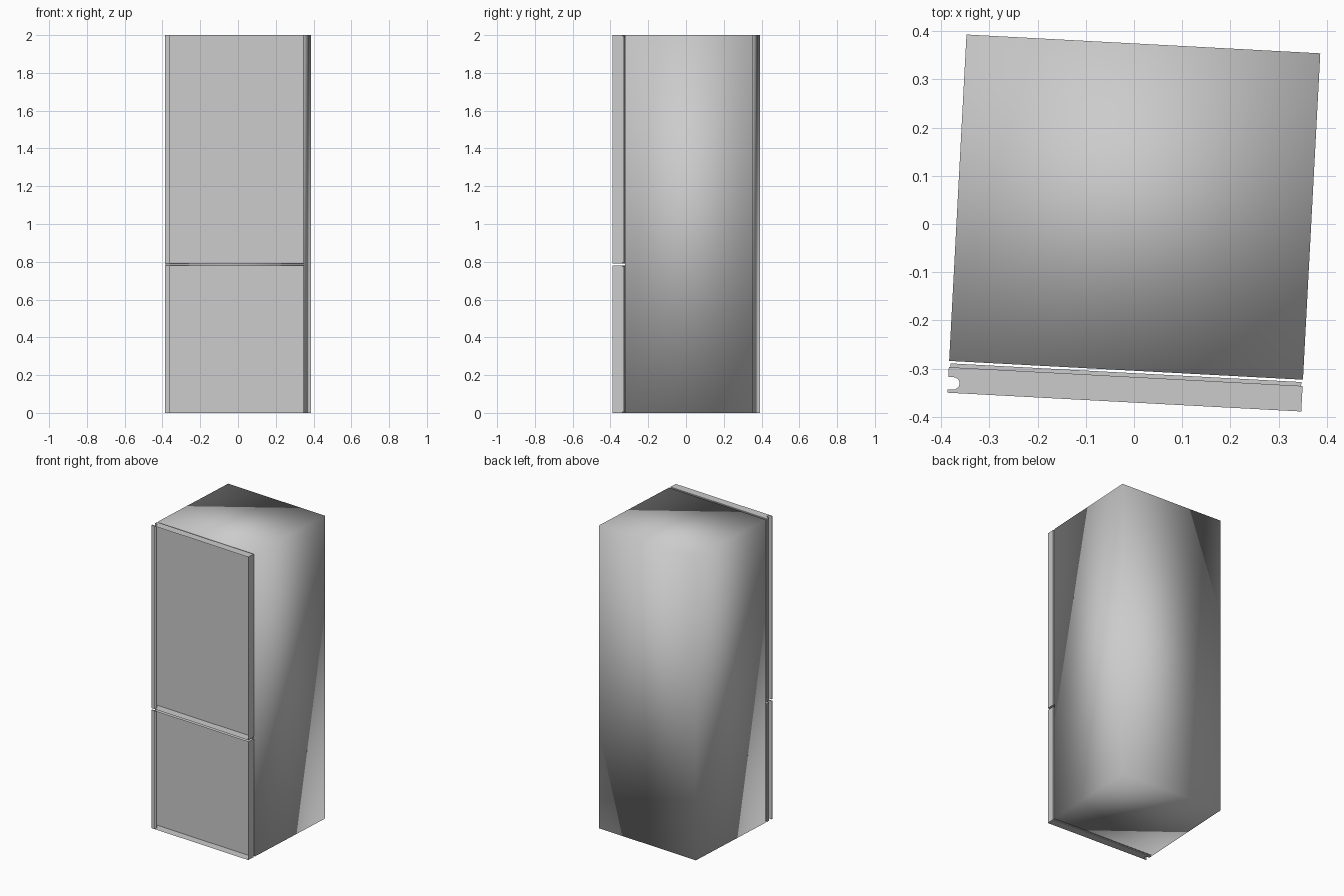
import bpy, bmesh, math
from mathutils import Matrix

if "Cube" in bpy.data.objects:
    bpy.data.objects.remove(bpy.data.objects["Cube"])

# Whole cabinet is turned slightly about z
PLACE = Matrix.Translation((0.0015, 0.035, 0)) @ Matrix.Rotation(math.radians(-3.04), 4, 'Z')
HW = 0.3675              # half width
FRONT, BACK = -0.405, -0.352   # door shell depth range


def finish(bm, name):
    me = bpy.data.meshes.new(name)
    bm.to_mesh(me)
    bm.free()
    ob = bpy.data.objects.new(name, me)
    bpy.context.collection.objects.link(ob)
    ob.matrix_world = PLACE
    return ob


def box(name, x, y0, y1, z0, z1):
    bm = bmesh.new()
    bmesh.ops.create_cube(bm, size=1)
    bmesh.ops.scale(bm, vec=(2 * x, y1 - y0, z1 - z0), verts=bm.verts)
    bmesh.ops.translate(bm, vec=(0, (y0 + y1) / 2, (z0 + z1) / 2), verts=bm.verts)
    return finish(bm, name)


def door(name, z0, z1):
    # Counter-clockwise plan: open tray front, rounded grip channel on the left
    r, yc, xc = 0.013, -0.385, -HW + 0.011
    groove = [(-HW, yc + r)]
    for i in range(9):
        a = math.pi / 2 - math.pi * i / 8
        groove.append((xc + r * math.cos(a), yc + r * math.sin(a)))
    groove.append((-HW, yc - r))
    lip = xc + r
    plan = [(HW, FRONT), (HW, BACK), (-HW, BACK)] + groove + [(-HW, FRONT), (lip, FRONT)]
    bm = bmesh.new()
    low = [bm.verts.new((x, y, z0)) for x, y in plan]
    top = [bm.verts.new((x, y, z1)) for x, y in plan]
    for i in range(len(plan) - 1):      # last side is left open (recessed front)
        bm.faces.new((low[i], low[i + 1], top[i + 1], top[i]))
    bm.faces.new(top)
    bm.faces.new(low[::-1])
    for f in bm.faces:
        f.smooth = True
    ob = finish(bm, name)
    bpy.ops.object.select_all(action='DESELECT')
    ob.select_set(True)
    bpy.context.view_layer.objects.active = ob
    bpy.ops.object.shade_smooth_by_angle(angle=math.radians(35))
    return ob


# Cabinet, softly shaded across its corners
body = box("cabinet", HW, -0.339, 0.339, 0, 2)
for p in body.data.polygons:
    p.use_smooth = True

# Doors with thin gaskets behind them
for label, z0, z1 in (("lower", 0.0, 0.78), ("upper", 0.792, 2.0)):
    door(label + "_door", z0, z1)
    box(label + "_gasket", HW - 0.003, BACK, -0.344, z0 + 0.004, z1 - 0.004)
